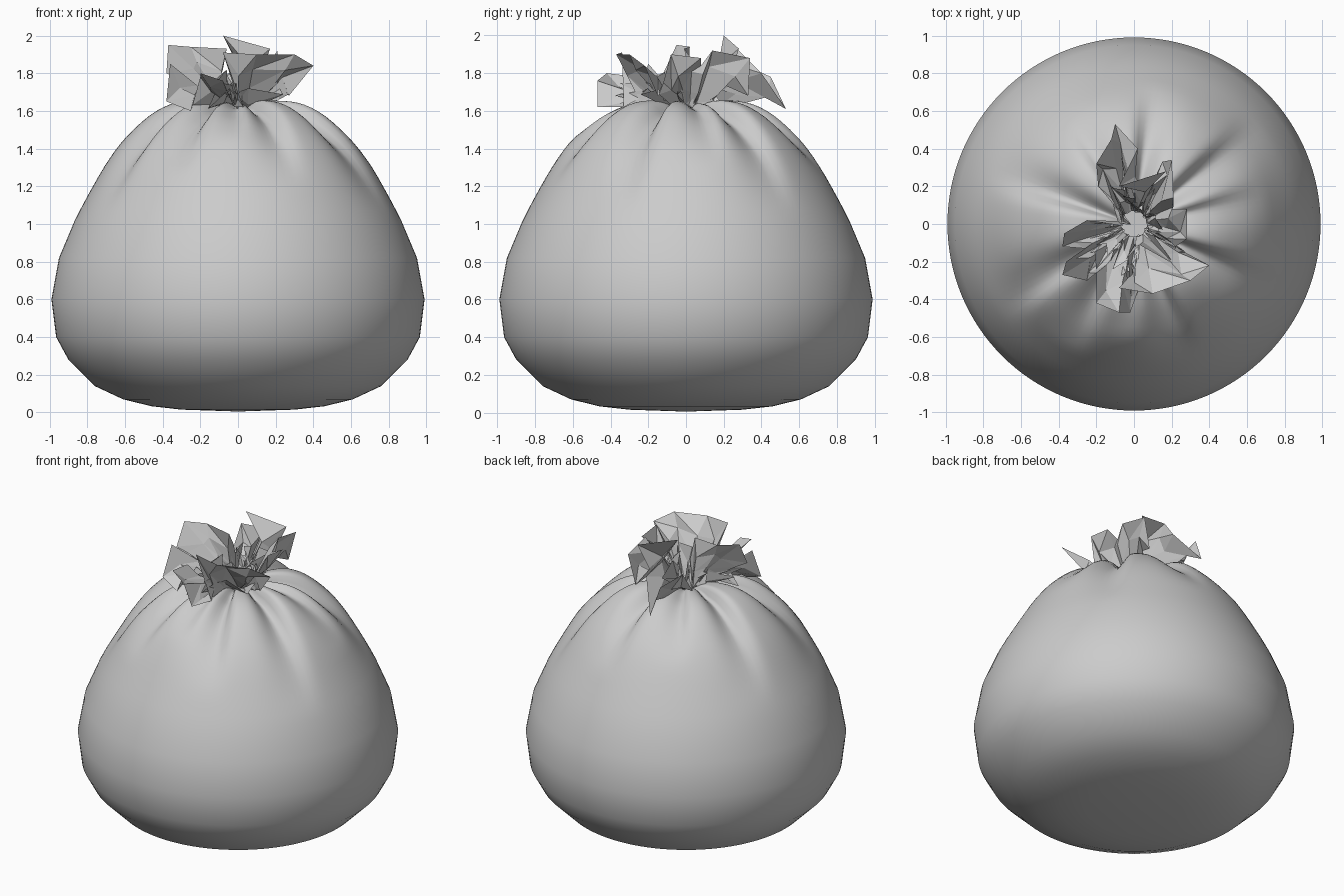
import bpy, math, random
from mathutils import Vector

if "Cube" in bpy.data.objects:
    bpy.data.objects.remove(bpy.data.objects["Cube"])

random.seed(4)


def make_object(name, verts, faces):
    mesh = bpy.data.meshes.new(name)
    mesh.from_pydata(verts, [], faces)
    mesh.update()
    obj = bpy.data.objects.new(name, mesh)
    bpy.context.collection.objects.link(obj)
    return obj


def bridge(rows, n):
    # quads between stacked closed rings of n points
    return [(r * n + i, r * n + (i + 1) % n, (r + 1) * n + (i + 1) % n, (r + 1) * n + i)
            for r in range(rows - 1) for i in range(n)]


# Body: lathed profile with pleats gathered into the neck
PROFILE = [(0.3, 0.015), (0.46, 0.033), (0.61, 0.07), (0.76, 0.14), (0.9, 0.28), (0.965, 0.4),
           (0.99, 0.6), (0.95, 0.82), (0.87, 1.01), (0.77, 1.20), (0.68, 1.35),
           (0.59, 1.465), (0.47, 1.575), (0.36, 1.635), (0.25, 1.655), (0.15, 1.645),
           (0.07, 1.60)]
# (angle, depth, height where the pleat starts)
PLEATS = [(82, .09, 1.25), (38, .10, 1.05), (12, .06, 1.3), (-24, .10, 1.05),
          (-68, .09, 1.2), (-92, .05, 1.45), (-117, .09, 1.25), (-148, .10, 1.05),
          (160, .09, 1.1), (120, .05, 1.35)]


def catmull(a, b, c, d, t):
    return tuple(0.5 * (2 * q + (r - p) * t + (2 * p - 5 * q + 4 * r - s) * t * t
                        + (3 * q - p - 3 * r + s) * t ** 3)
                 for p, q, r, s in zip(a, b, c, d))


rows = []
last = len(PROFILE) - 1
for k in range(last):
    steps = 1 if k < 8 else 3
    a, d = PROFILE[max(k - 1, 0)], PROFILE[min(k + 2, last)]
    rows += [catmull(a, PROFILE[k], PROFILE[k + 1], d, s / steps) for s in range(steps)]
rows.append(PROFILE[-1])

N = 128
verts = []
for r, z in rows:
    for i in range(N):
        ang = 2 * math.pi * i / N
        push = 0
        for deg, depth, start in PLEATS:
            fade = min(max((z - start) / (1.62 - start), 0), 1) ** 1.2
            fade *= min(1, r / 0.25)
            off = (ang - math.radians(deg) + math.pi) % (2 * math.pi) - math.pi
            width = 0.10 if off > 0 else 0.22
            push += depth * fade * math.exp(-(off / width) ** 2)
        rr = r - 0.4 * push
        verts.append((rr * math.cos(ang), rr * math.sin(ang), z - 0.8 * push))
faces = bridge(len(rows), N)
verts.append((0, 0, 0.005))
faces += [((i + 1) % N, i, len(verts) - 1) for i in range(N)]
body = make_object("bag_body", verts, faces)
for p in body.data.polygons:
    p.use_smooth = True

# Ruffle: crumpled open sheet flaring from the neck to an irregular rim
RIM = [(.28, .08, 1.88), (.20, .08, 1.84), (.21, .14, 1.92), (.20, .34, 1.88),
       (.15, .33, 1.68), (.09, .20, 1.80), (.17, .28, 1.93), (-.08, .20, 2.0),
       (.02, .40, 1.80), (-.10, .53, 1.61), (-.12, .45, 1.78), (-.20, .32, 1.84),
       (-.19, .20, 1.68), (-.08, .07, 1.82), (-.06, -.01, 1.93), (-.25, .02, 1.94),
       (-.37, -.05, 1.95), (-.38, -.12, 1.80), (-.26, -.13, 1.74), (-.36, -.20, 1.85),
       (-.38, -.27, 1.65), (-.25, -.30, 1.60), (-.20, -.26, 1.78), (-.2, -.42, 1.80),
       (-.08, -.47, 1.76), (-.02, -.47, 1.62), (.03, -.33, 1.62), (-.08, -.34, 1.91),
       (.10, -.37, 1.90), (.30, -.30, 1.90), (.40, -.22, 1.84), (.27, -.15, 1.68),
       (.22, -.12, 1.75), (.28, -.08, 1.90)]
M = len(RIM)
rim = [Vector(p) for p in RIM]


def crumpled(name, rim, fold, mids):
    angles = [math.radians(15) + 2 * math.pi * i / M for i in range(M)]
    neck = [Vector((0.07 * math.cos(a), 0.07 * math.sin(a), 1.60)) for a in angles]
    sheet = list(neck)
    for t in mids:
        for i in range(M):
            # middle rings follow the averaged rim, then zigzag into folds
            avg = (rim[i - 1] + rim[i] * 2 + rim[(i + 1) % M]) / 4
            p = neck[i].lerp(avg, t)
            f = 1 + (fold if i % 2 else -fold)
            dz = random.uniform(-0.02, 0.02)
            sheet.append(Vector((p.x * f, p.y * f, p.z + dz)))
    sheet += rim
    tris = []
    for a, b, c, d in bridge(len(mids) + 2, M):
        tris += [(a, b, c), (a, c, d)]
    return make_object(name, sheet, tris)


crumpled("gathered_top", rim, 0.14, (0.4, 0.75))

# Inner folds: smaller sheet filling the middle of the ruffle
inner = []
for i, p in enumerate(rim):
    s = random.uniform(0.55, 0.75) if i % 2 else random.uniform(0.25, 0.45)
    inner.append(Vector((p.x * s, p.y * s, random.uniform(1.68, 1.82))))
crumpled("inner_folds", inner, 0.1, (0.5,))

# Outer folds: low drooping flaps covering the tie at the front and left
droop = []
for i, p in enumerate(rim):
    s = (0.8 if i % 2 else 0.55) if 16 < i < 32 else (0.6 if i % 2 else 0.4)
    z = random.uniform(1.60, 1.70) if i % 2 else 1.72
    droop.append(Vector((p.x * s, p.y * s, z)))
crumpled("drooping_folds", droop, 0.1, (0.5,))
